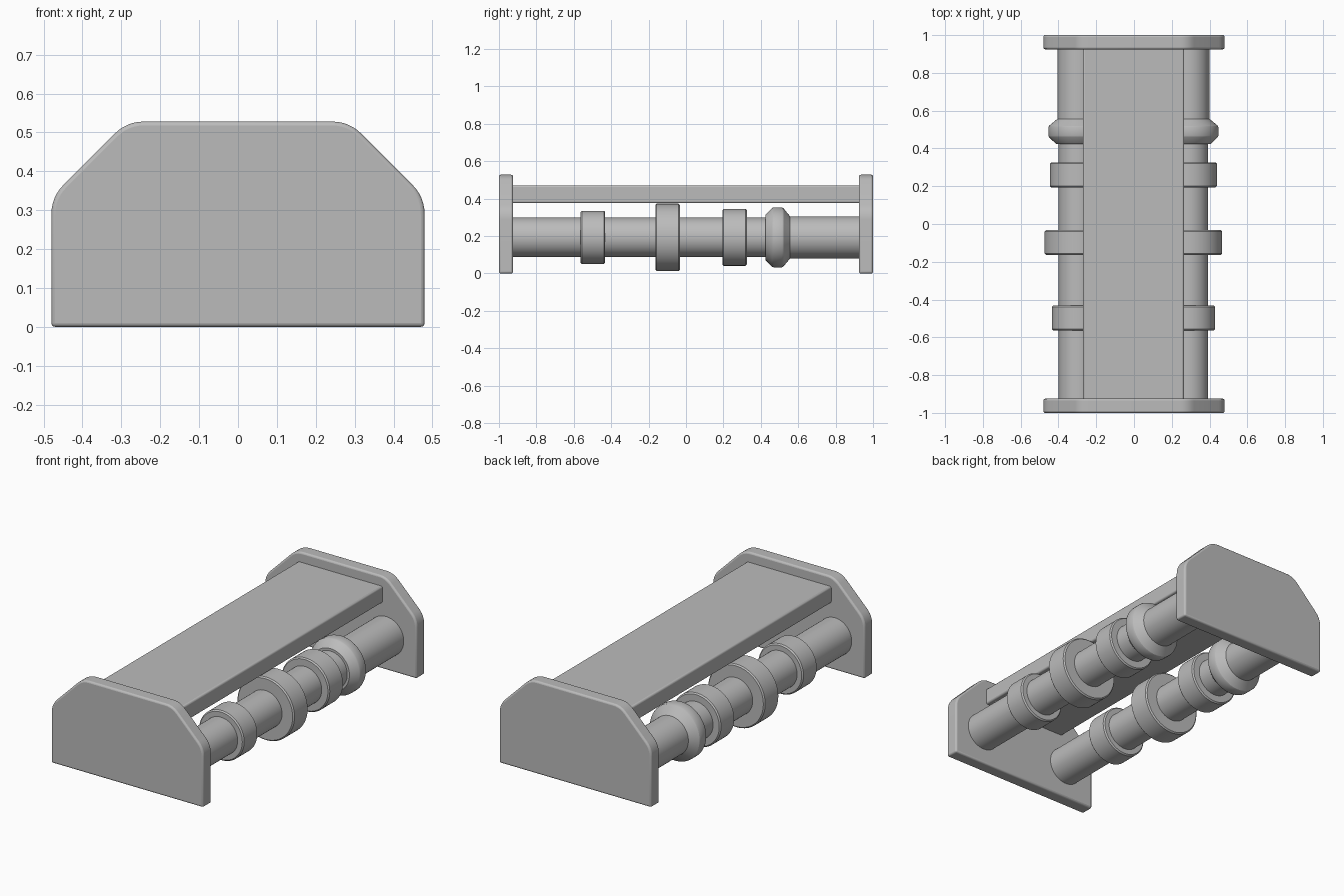
import bpy, bmesh, math
from mathutils import Vector

cube = bpy.data.objects.get("Cube")
if cube:
    bpy.data.objects.remove(cube)

grey = bpy.data.materials.new("plain grey")
grey.use_nodes = True
colour = (0.5, 0.5, 0.5, 1)
grey.diffuse_color = colour
grey.node_tree.nodes["Principled BSDF"].inputs["Base Color"].default_value = colour


def finish(name, bm, bevel, angle=30):
    bmesh.ops.recalc_face_normals(bm, faces=bm.faces)
    mesh = bpy.data.meshes.new(name)
    bm.to_mesh(mesh)
    bm.free()
    mesh.materials.append(grey)
    obj = bpy.data.objects.new(name, mesh)
    bpy.context.collection.objects.link(obj)
    if bevel:
        mod = obj.modifiers.new("soft edges", "BEVEL")
        mod.width = bevel
        mod.segments = 3
        mod.limit_method = "ANGLE"
        mod.angle_limit = math.radians(35)
    bpy.ops.object.select_all(action="DESELECT")
    obj.select_set(True)
    bpy.context.view_layer.objects.active = obj
    bpy.ops.object.shade_smooth_by_angle(angle=math.radians(angle))
    return obj


def extrude_outline(name, outline, y0, y1, bevel):
    """Extrude an x-z outline along y."""
    bm = bmesh.new()
    face = bm.faces.new([bm.verts.new((x, y0, z)) for x, z in outline])
    out = bmesh.ops.extrude_face_region(bm, geom=[face])
    moved = [v for v in out["geom"] if isinstance(v, bmesh.types.BMVert)]
    bmesh.ops.translate(bm, verts=moved, vec=(0, y1 - y0, 0))
    return finish(name, bm, bevel)


def lathe(name, profile, x, z, steps=64):
    """Spin a (y, radius) profile round an axis parallel to y."""
    bm = bmesh.new()
    pts = [bm.verts.new((x, y, z + r)) for y, r in profile]
    edges = [bm.edges.new(pair) for pair in zip(pts, pts[1:])]
    bmesh.ops.spin(bm, geom=pts + edges, cent=(x, 0, z), axis=(0, 1, 0),
                   angle=math.tau, steps=steps)
    bmesh.ops.remove_doubles(bm, verts=bm.verts, dist=0.0001)
    return finish(name, bm, 0)


def round_corner(prev, corner, nxt, cut=0.045, steps=6):
    """Quadratic rounding of one outline corner."""
    p, c, n = Vector(prev), Vector(corner), Vector(nxt)
    a, b = c + (p - c).normalized() * cut, c + (n - c).normalized() * cut
    ts = [i / steps for i in range(steps + 1)]
    return [tuple(a * (1 - t) ** 2 + c * 2 * t * (1 - t) + b * t * t) for t in ts]


# End plates: square at the foot, chamfered shoulders with rounded corners
foot, shoulder, top = (0.48, 0), (0.48, 0.334), (0.286, 0.528)
half = [foot] + round_corner(foot, shoulder, top) + round_corner(shoulder, top, (0, 0.528))
plate = half + [(-x, z) for x, z in reversed(half)]
extrude_outline("front_end_plate", plate, -1, -0.925, 0.01)
extrude_outline("back_end_plate", plate, 0.925, 1, 0.01)

# Flat top board between the plates
board = [(-0.27, 0.376), (0.265, 0.376), (0.265, 0.471), (-0.27, 0.471)]
extrude_outline("top_board", board, -0.94, 0.94, 0.01)

# Roller profile: shaft, three raised rings, a tapered collar, thicker tail
shaft, tail, soft = 0.106, 0.112, 0.007
profile = [(-0.94, 0), (-0.94, shaft)]
for y, radius in ((-0.498, 0.142), (-0.098, 0.18), (0.26, 0.152)):
    a, b = y - 0.066, y + 0.066
    profile += [(a, shaft), (a, radius - soft), (a + soft, radius),
                (b - soft, radius), (b, radius - soft), (b, shaft)]
profile += [(0.424, shaft), (0.424, 0.12), (0.46, 0.157), (0.468, 0.16),
            (0.512, 0.16), (0.52, 0.157), (0.557, tail), (0.94, tail), (0.94, 0)]

for name, x in (("left_roller", 0.287), ("right_roller", -0.293)):
    lathe(name, profile, x, 0.193)
